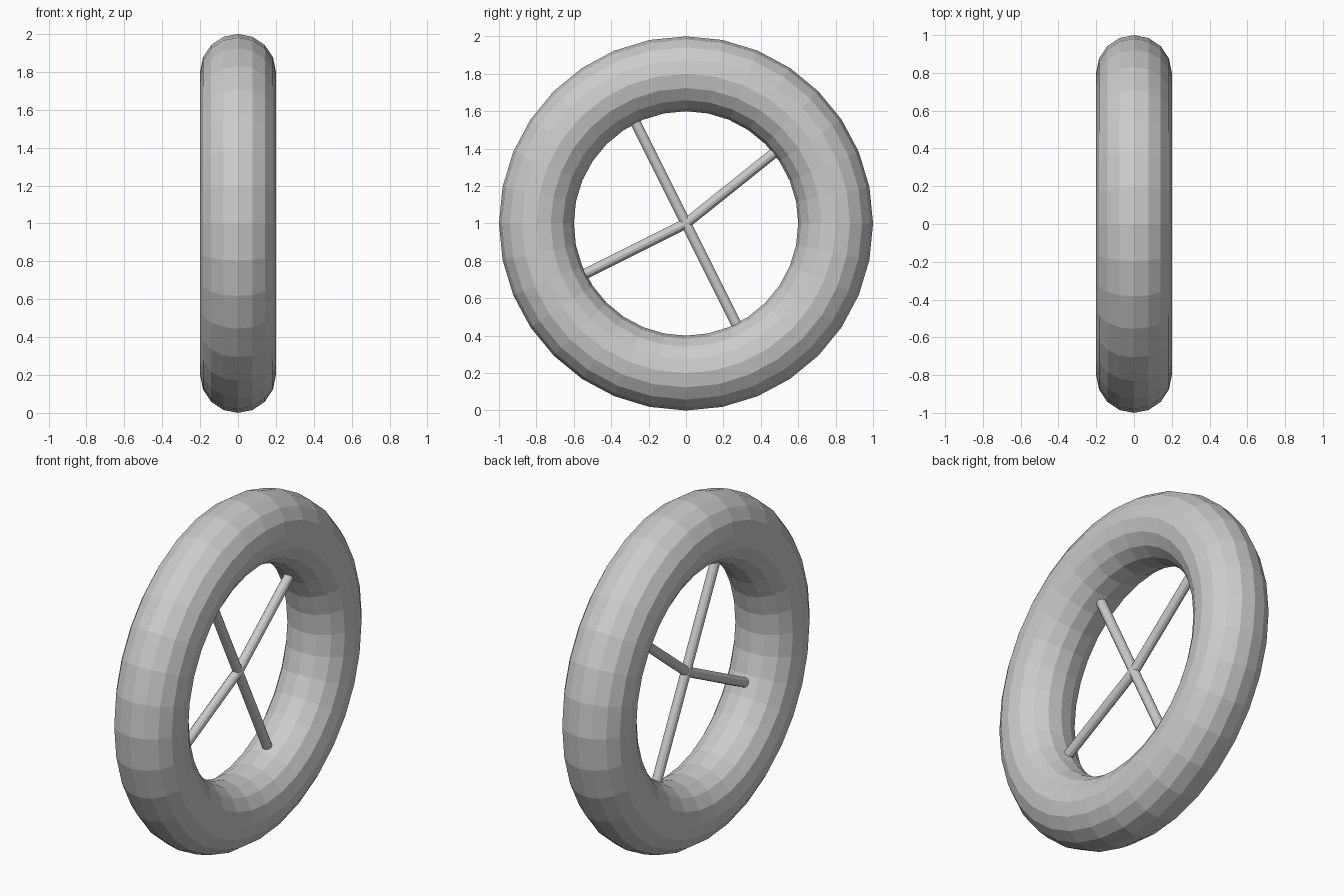
import bpy
from math import radians
from mathutils import Vector, Matrix

cube = bpy.data.objects.get("Cube")
if cube:
    bpy.data.objects.remove(cube, do_unlink=True)

# One plain grey for the whole wheel
grey = bpy.data.materials.new("plain_grey")
grey.use_nodes = True
colour = (0.6, 0.6, 0.6, 1)
grey.diffuse_color = colour
grey.node_tree.nodes["Principled BSDF"].inputs["Base Color"].default_value = colour

HUB = Vector((0, 0, 1))
SPOKE_LENGTH = 0.64
SPOKE_RADIUS = 0.0275


def finish(name):
    obj = bpy.context.object
    obj.name = name
    obj.data.materials.clear()
    obj.data.materials.append(grey)
    return obj


# Faceted tyre standing upright, its axle along x
bpy.ops.mesh.primitive_torus_add(
    major_radius=0.8, minor_radius=0.2, major_segments=32, minor_segments=16,
    location=HUB, rotation=(0, radians(90), 0))
finish("tyre")

# Thin spokes from the hub to the inside of the tyre, unevenly spaced
spokes = {
    "upper_back_spoke": 38.66,
    "upper_front_spoke": 116.57,
    "lower_front_spoke": 206.57,
    "lower_back_spoke": 296.57,
}
for name, angle in spokes.items():
    turn = Matrix.Rotation(radians(angle), 3, "X")
    direction = turn @ Vector((0, 1, 0))
    bpy.ops.mesh.primitive_cylinder_add(
        vertices=12, radius=SPOKE_RADIUS, depth=SPOKE_LENGTH,
        location=HUB + direction * SPOKE_LENGTH / 2,
        rotation=direction.to_track_quat("Z", "X").to_euler())
    finish(name)
